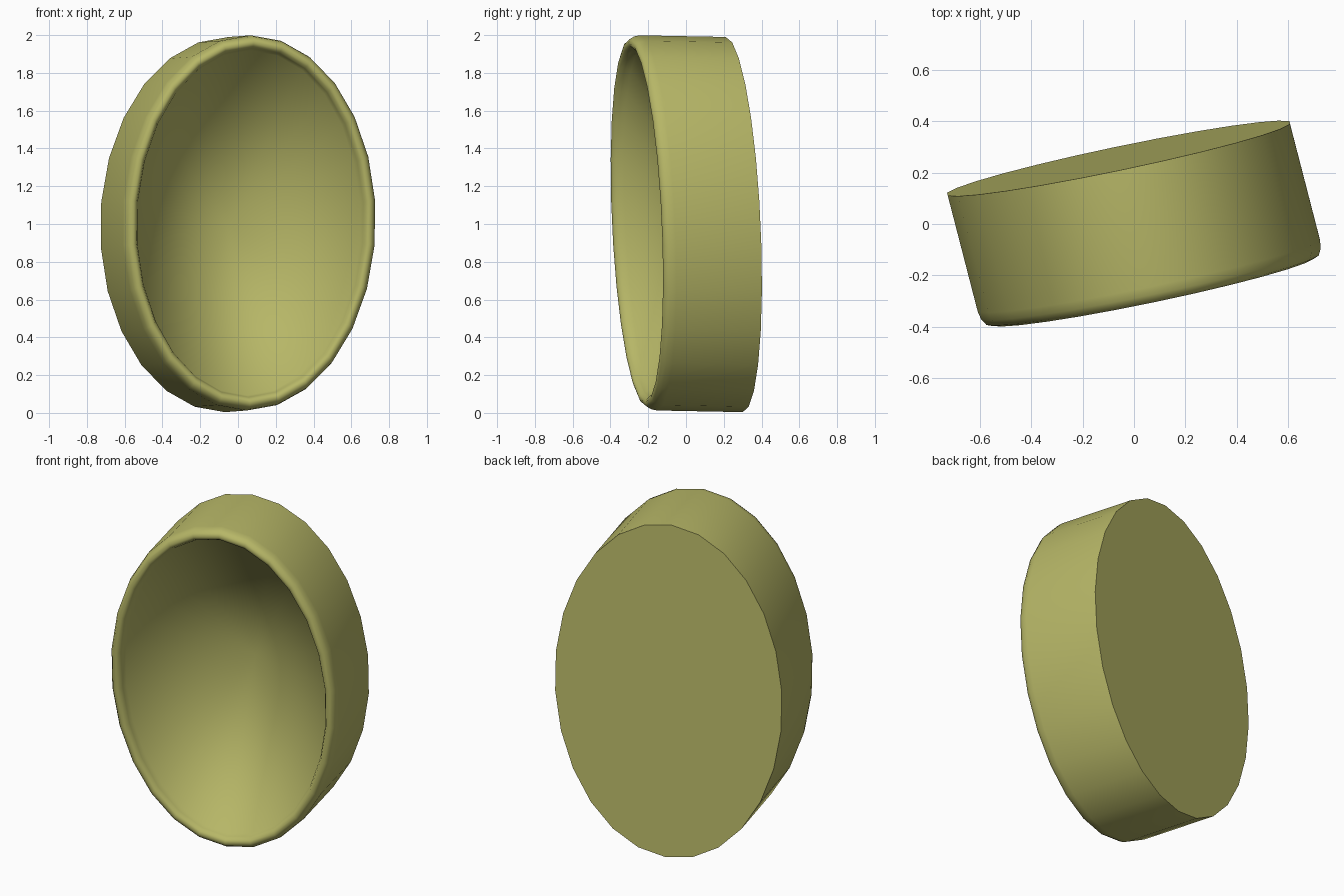
import bpy, bmesh, math
from mathutils import Vector

if "Cube" in bpy.data.objects:
    bpy.data.objects.remove(bpy.data.objects["Cube"])

SIDES = 26

# Slightly skewed frame: back centre, width, height and depth directions
C = Vector((-0.06, 0.255, 0.997))
U = Vector((0.67, 0.14, 0.0))
W = Vector((0.01, -0.045, 0.993))
A = Vector((0.133, -0.515, 0.010))

# Outer wall, even-width rounded rim and inner lip: (inset, depth from back to front)
profile = [(0.0, 0.0), (0.0, 0.88), (0.006, 0.94), (0.02, 0.985),
           (0.04, 1.0), (0.058, 0.985), (0.07, 0.94), (0.08, 0.88)]

bm = bmesh.new()


def point(ru, rw, d, a):
    return bm.verts.new(C + U * (ru * math.sin(a)) + W * (rw * math.cos(a)) + A * d)


rings = [[point(1 - o / 0.684, 1 - o / 0.994, d, 2 * math.pi * k / SIDES)
          for k in range(SIDES)] for o, d in profile]
for lo, hi in zip(rings, rings[1:]):
    for k in range(SIDES):
        n = (k + 1) % SIDES
        bm.faces.new((lo[k], lo[n], hi[n], hi[k]))

# Fans closing the back and the conical hollow
for ring, d in ((rings[0], 0.0), (rings[-1], 0.01)):
    mid = point(0, 0, d, 0)
    for k in range(SIDES):
        bm.faces.new((ring[k], ring[(k + 1) % SIDES], mid))
bmesh.ops.recalc_face_normals(bm, faces=bm.faces)

mesh = bpy.data.meshes.new("oval_bowl")
bm.to_mesh(mesh)
bm.free()
bowl = bpy.data.objects.new("oval_bowl", mesh)
bpy.context.collection.objects.link(bowl)

# Olive material
mat = bpy.data.materials.new("olive")
mat.diffuse_color = (0.47, 0.47, 0.135, 1)
mat.use_nodes = True
mat.node_tree.nodes["Principled BSDF"].inputs["Base Color"].default_value = mat.diffuse_color
mesh.materials.append(mat)

bpy.context.view_layer.objects.active = bowl
bowl.select_set(True)
bpy.ops.object.shade_smooth_by_angle(angle=math.radians(60))
